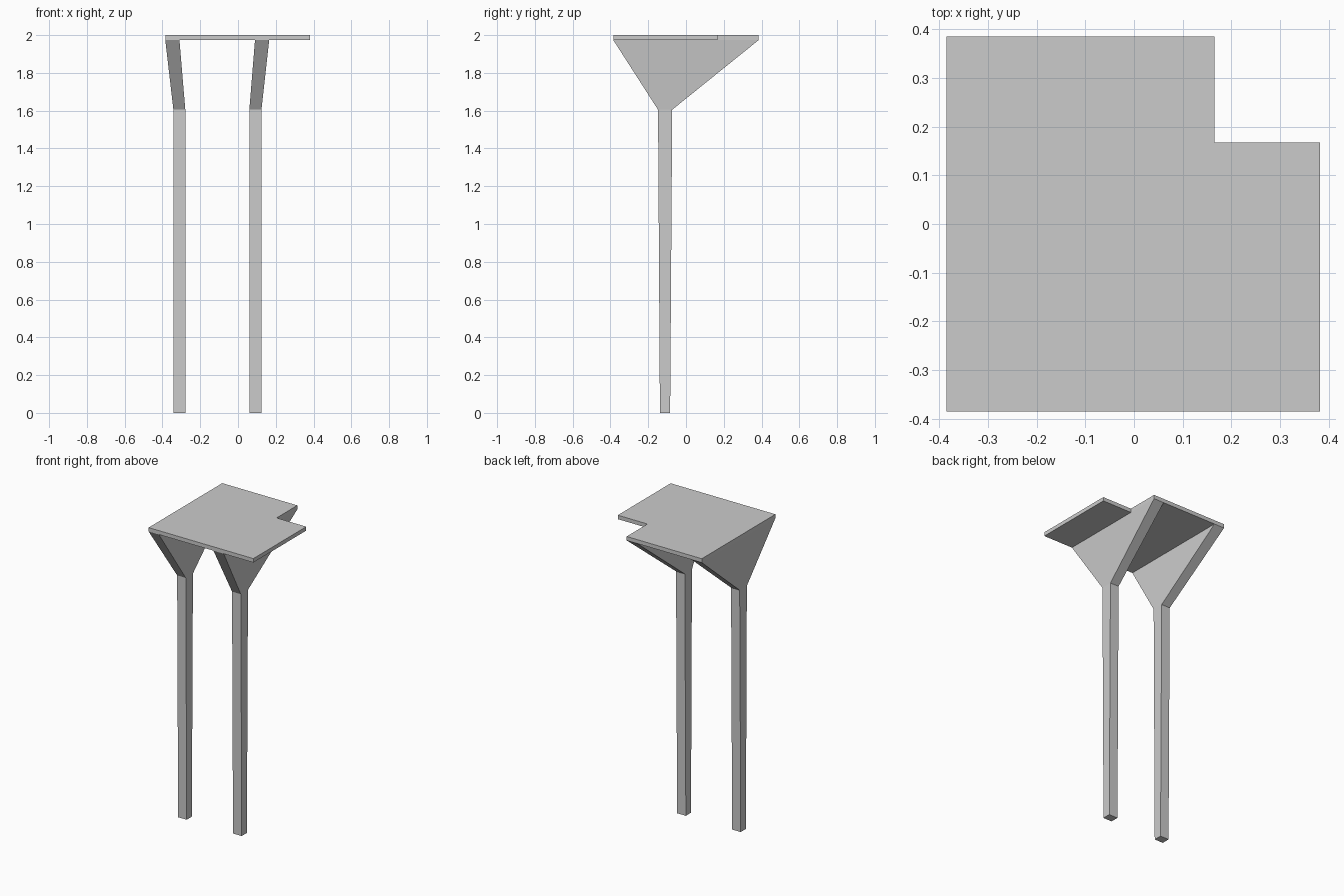
import bpy
import bmesh

cube = bpy.data.objects.get("Cube")
if cube:
    bpy.data.objects.remove(cube, do_unlink=True)

GREY = (0.6, 0.6, 0.6, 1.0)
mat = bpy.data.materials.new("light_grey")
mat.use_nodes = True
mat.diffuse_color = GREY
mat.node_tree.nodes["Principled BSDF"].inputs["Base Color"].default_value = GREY


def loft(name, sections):
    """Join horizontal outlines, given as (z, [(x, y), ...]), into a closed solid."""
    bm = bmesh.new()
    rings = [[bm.verts.new((x, y, z)) for x, y in pts] for z, pts in sections]
    for low, high in zip(rings, rings[1:]):
        n = len(low)
        for i in range(n):
            j = (i + 1) % n
            bm.faces.new((low[i], low[j], high[j], high[i]))
    bm.faces.new(rings[0][::-1])
    bm.faces.new(rings[-1])
    bmesh.ops.recalc_face_normals(bm, faces=bm.faces)
    mesh = bpy.data.meshes.new(name)
    bm.to_mesh(mesh)
    bm.free()
    mesh.materials.append(mat)
    obj = bpy.data.objects.new(name, mesh)
    bpy.context.collection.objects.link(obj)
    return obj


def rect(x0, x1, y0, y1):
    return [(x0, y0), (x1, y0), (x1, y1), (x0, y1)]


BRACKET_Z, SLAB_Z, TOP_Z = 1.605, 1.974, 2.0
EDGE = 0.385

# Slab with a notched back corner
outline = [(-EDGE, -EDGE), (0.382, -EDGE), (0.382, 0.168),
           (0.165, 0.168), (0.165, EDGE), (-EDGE, EDGE)]
loft("slab", [(SLAB_Z, outline), (TOP_Z, outline)])

# Two tapered columns, each with a flared bracket leaning outward
for side, foot, head in (("right", (-0.342, -0.279), (-EDGE, -0.31)),
                         ("left", (0.06, 0.124), (0.09, 0.165))):
    neck = rect(*foot, -0.148, -0.073)
    loft(side + "_column", [(0, rect(*foot, -0.138, -0.084)), (BRACKET_Z, neck)])
    loft(side + "_bracket", [(BRACKET_Z, neck), (SLAB_Z, rect(*head, -EDGE, EDGE))])
